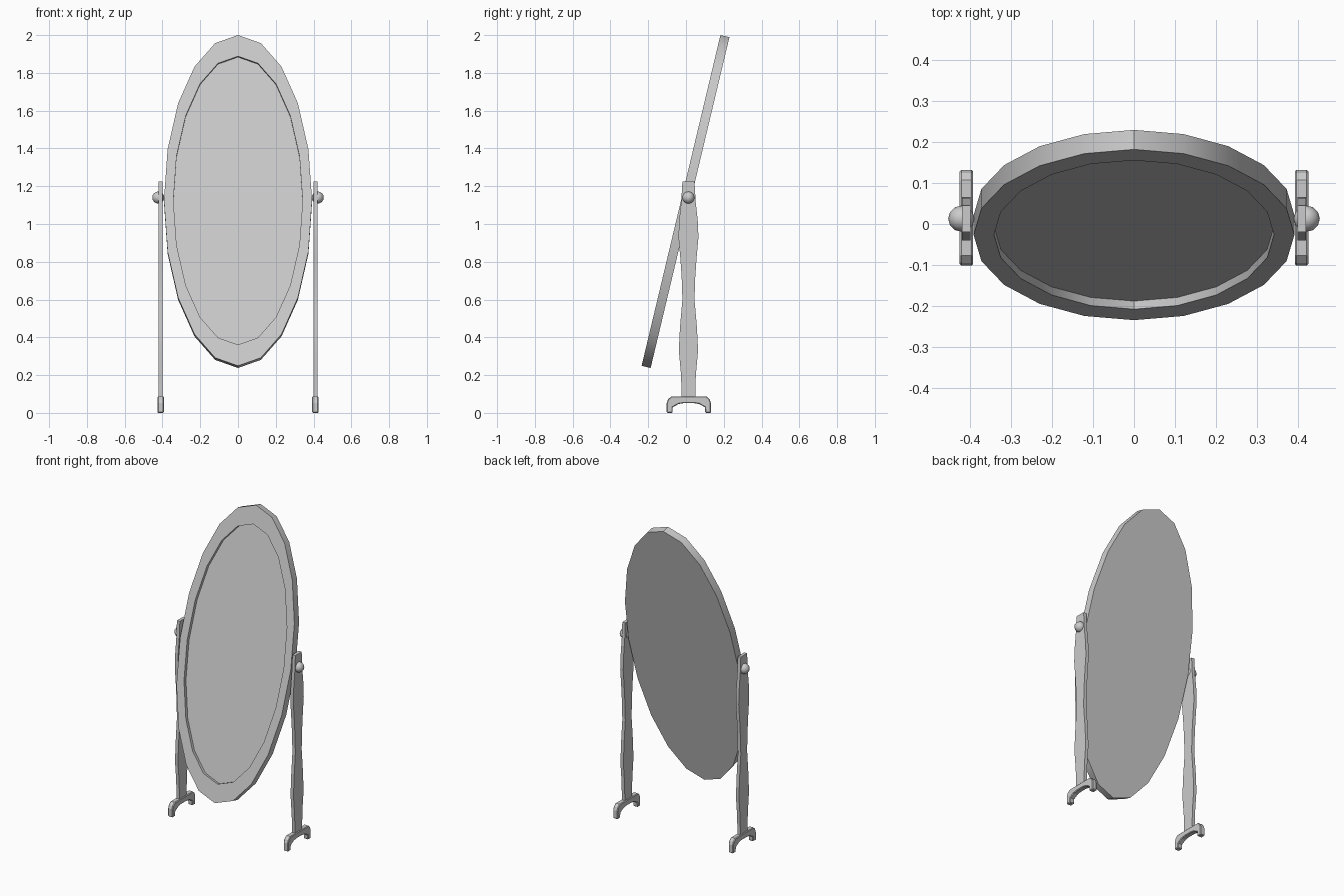
import bpy, bmesh, math

if "Cube" in bpy.data.objects:
    bpy.data.objects.remove(bpy.data.objects["Cube"])

TILT = math.radians(-13.4)
SIDES = 20


def finish(name, bm):
    bmesh.ops.recalc_face_normals(bm, faces=bm.faces)
    me = bpy.data.meshes.new(name)
    bm.to_mesh(me)
    bm.free()
    ob = bpy.data.objects.new(name, me)
    bpy.context.collection.objects.link(ob)
    return ob


def smooth(ob):
    bpy.ops.object.select_all(action='DESELECT')
    ob.select_set(True)
    bpy.context.view_layer.objects.active = ob
    bpy.ops.object.shade_smooth_by_angle(angle=math.radians(30))


def mirror_x(ob):
    m = ob.modifiers.new("mirror", 'MIRROR')
    m.use_axis = (True, False, False)


def extrude_profile(name, pts, x0, x1):
    # (y, z) outline given thickness along x
    bm = bmesh.new()
    a = [bm.verts.new((x0, y, z)) for y, z in pts]
    b = [bm.verts.new((x1, y, z)) for y, z in pts]
    bm.faces.new(a)
    bm.faces.new(b)
    n = len(pts)
    for i in range(n):
        j = (i + 1) % n
        bm.faces.new((a[i], a[j], b[j], b[i]))
    return finish(name, bm)


# tilted oval frame with recessed glass: rings of (x radius, z radius, depth y)
def oval(name, rings, first_cap, last_cap):
    bm = bmesh.new()
    loops = []
    for rx, rz, y in rings:
        loops.append([bm.verts.new((rx * math.sin(2 * math.pi * i / SIDES), y,
                                    rz * math.cos(2 * math.pi * i / SIDES)))
                      for i in range(SIDES)])
    for p, q in zip(loops, loops[1:]):
        for i in range(SIDES):
            j = (i + 1) % SIDES
            bm.faces.new((p[i], p[j], q[j], q[i]))
    if first_cap:
        bm.faces.new(loops[0])
    if last_cap:
        bm.faces.new(loops[-1])
    ob = finish(name, bm)
    ob.location = (0, -0.0025, 1.119)
    ob.rotation_euler = (TILT, 0, 0)
    return ob


frame = oval("mirror_frame_and_glass", [(0.392, 0.90, 0.0245), (0.392, 0.90, -0.0245),
                                        (0.342, 0.785, -0.0245), (0.342, 0.785, -0.004)],
             True, True)
smooth(frame)

# shaped side posts: half width at each height
CY = 0.013
widths = [(0.075, 0.036), (0.20, 0.039), (0.33, 0.051), (0.45, 0.045), (0.60, 0.032),
          (0.72, 0.036), (0.82, 0.043), (0.93, 0.053), (1.02, 0.049), (1.12, 0.038), (1.225, 0.032)]
outline = [(CY + w, z) for z, w in widths] + [(CY - w, z) for z, w in reversed(widths)]
post = extrude_profile("side_post", outline, 0.399, 0.42)
mirror_x(post)
smooth(post)

# arched feet
half = [(0.117, 0.0), (0.117, 0.053), (0.110, 0.072), (0.092, 0.088)]
under = [(0.087, 0.0), (0.085, 0.030), (0.055, 0.047), (0.025, 0.052)]
arch = ([(CY + y + 0.002, z) for y, z in half] +
        [(CY - y + 0.002, z) for y, z in reversed(half)] +
        [(CY - y + 0.002, z) for y, z in under] +
        [(CY + y + 0.002, z) for y, z in reversed(under)])
foot = extrude_profile("arched_foot", arch, 0.393, 0.426)
bev = foot.modifiers.new("bevel", 'BEVEL')
bev.width = 0.004
bev.segments = 1
bev.limit_method = 'ANGLE'
bev.angle_limit = math.radians(60)
mirror_x(foot)

# round pivot knobs
bm = bmesh.new()
bmesh.ops.create_uvsphere(bm, u_segments=12, v_segments=8, radius=0.032)
bmesh.ops.translate(bm, verts=bm.verts, vec=(0.422, CY, 1.14))
knob = finish("pivot_knob", bm)
mirror_x(knob)
for p in knob.data.polygons:
    p.use_smooth = True
